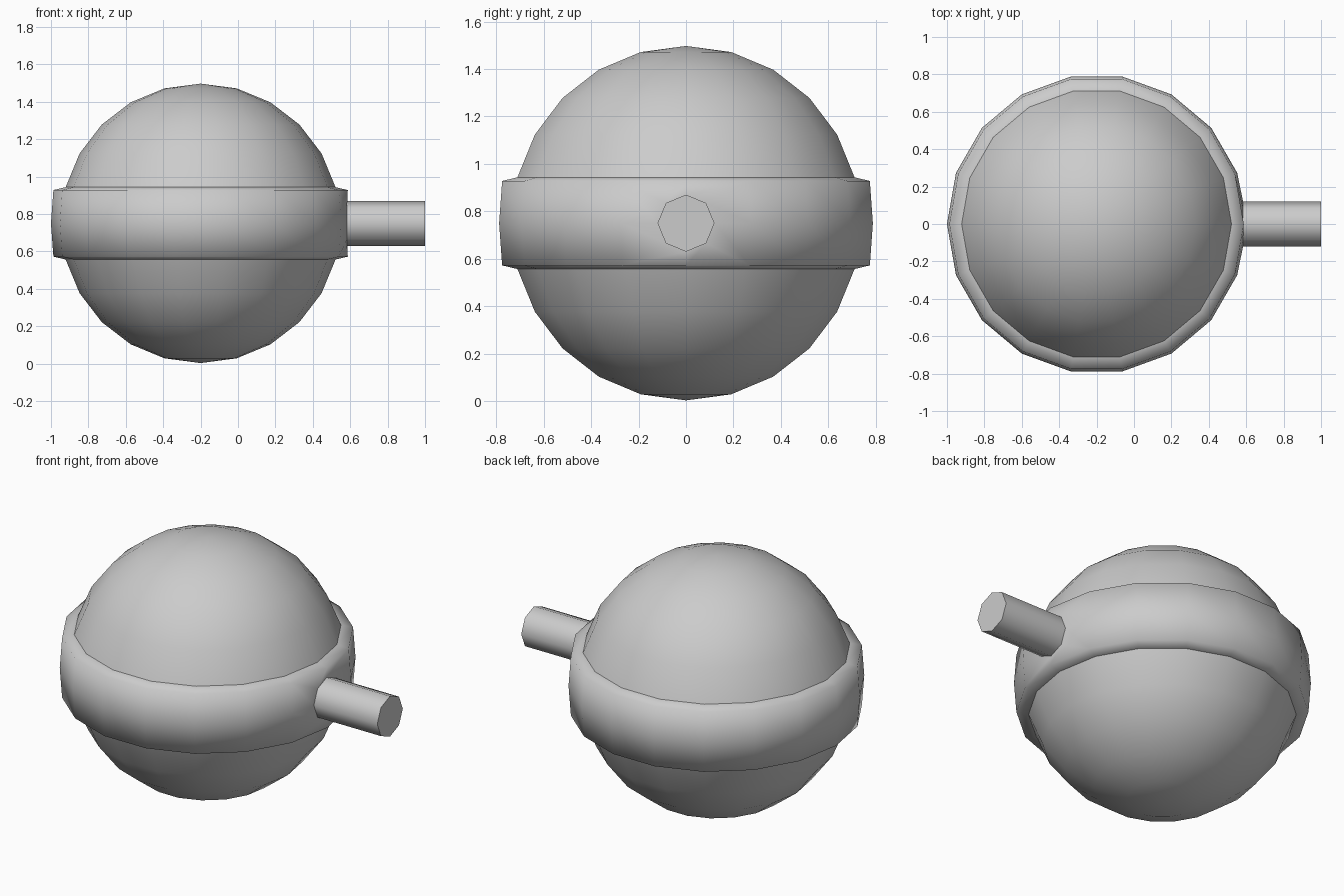
import bpy, bmesh
from math import sin, cos, radians, tau
from mathutils import Vector

if "Cube" in bpy.data.objects:
    bpy.data.objects.remove(bpy.data.objects["Cube"])

CX, CZ, R, SIDES = -0.2, 0.75, 0.747, 18
PIPE_R, PIPE_START, PIPE_END = 0.12, 0.583, 1.0


def finish(bm, name):
    bmesh.ops.recalc_face_normals(bm, faces=bm.faces)
    for f in bm.faces:
        f.smooth = True
    mesh = bpy.data.meshes.new(name)
    bm.to_mesh(mesh)
    bm.free()
    ob = bpy.data.objects.new(name, mesh)
    bpy.context.collection.objects.link(ob)
    return ob


def octagon(bm, x):
    return [bm.verts.new((x, PIPE_R * sin(tau * i / 8), CZ + PIPE_R * cos(tau * i / 8)))
            for i in range(8)]


def ring_edges(bm, ring):
    return [bm.edges.get((a, b)) or bm.edges.new((a, b))
            for a, b in zip(ring, ring[1:] + ring[:1])]


# Ball with raised belt: half profile mirrored about the equator
upper = [(R * sin(radians(a)), R * cos(radians(a))) for a in range(0, 76, 15)]
upper.append((0.787, 0.178))
profile = upper + [(0.8, 0.0)] + [(r, -z) for r, z in reversed(upper)]

bm = bmesh.new()
pts = [bm.verts.new((CX + r, 0, CZ + z)) for r, z in profile]
edges = [bm.edges.new(p) for p in zip(pts, pts[1:])]
bmesh.ops.spin(bm, geom=pts + edges, cent=(CX, 0, 0), axis=(0, 0, 1),
               angle=tau, steps=SIDES)
bmesh.ops.remove_doubles(bm, verts=bm.verts, dist=1e-4)

# Creases where the belt meets the ball
seam_z = upper[5][1]
for e in bm.edges:
    if all(abs(abs(v.co.z - CZ) - seam_z) < 1e-3 for v in e.verts):
        e.smooth = False

# Round opening in the belt for the pipe
centre = min(bm.verts, key=lambda v: (v.co - Vector((CX + 0.8, 0, CZ))).length)
bmesh.ops.delete(bm, geom=[centre], context='VERTS')
hole = [e for e in bm.edges if e.is_boundary]
bmesh.ops.bridge_loops(bm, edges=hole + ring_edges(bm, octagon(bm, PIPE_START)))
finish(bm, "ball_with_belt")

# Pipe with a sharp closed end
bm = bmesh.new()
base, tip = octagon(bm, PIPE_START), octagon(bm, PIPE_END)
for i in range(8):
    j = (i + 1) % 8
    bm.faces.new((base[i], base[j], tip[j], tip[i]))
bm.faces.new(tip)
for e in ring_edges(bm, tip):
    e.smooth = False
finish(bm, "side_pipe")
